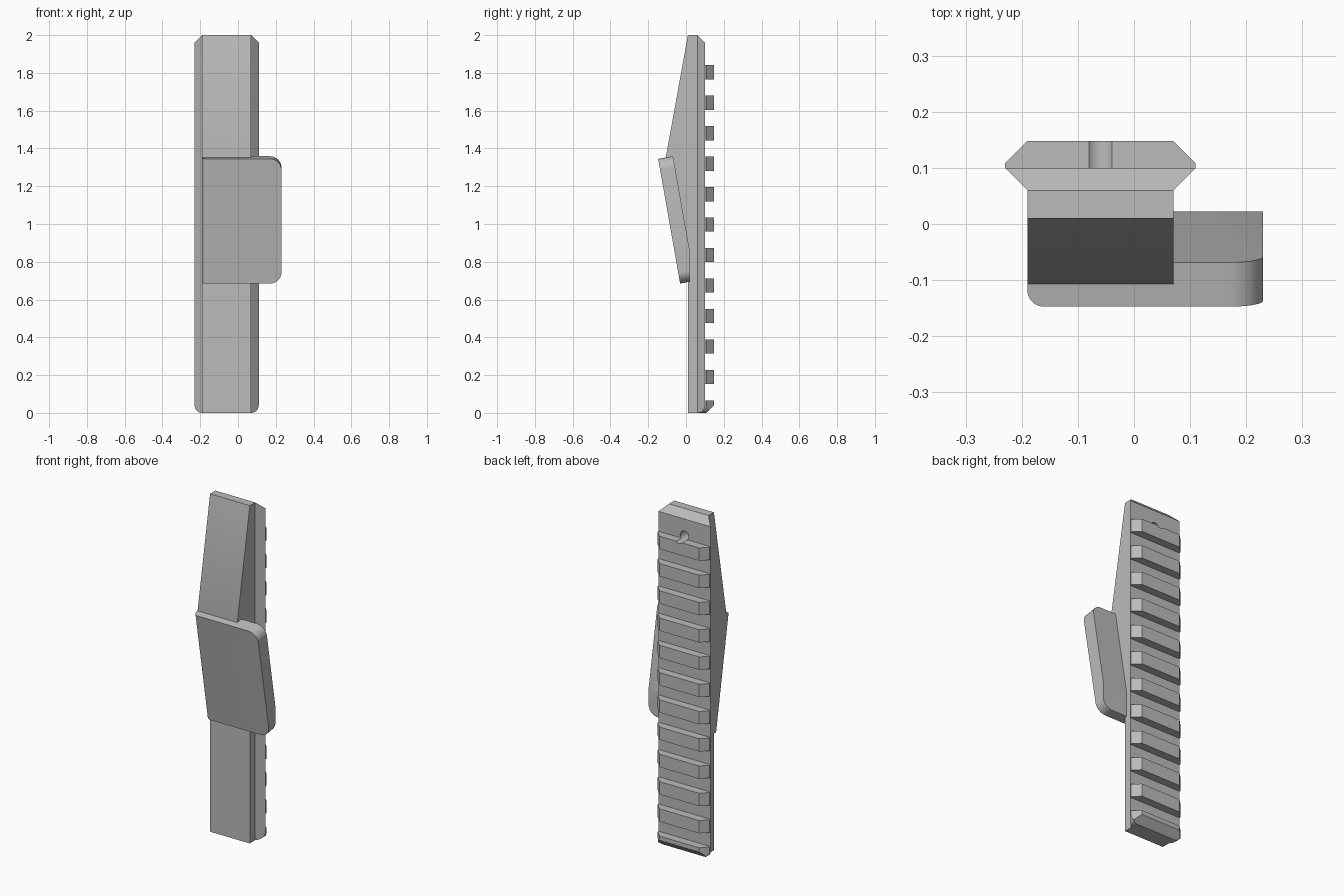
import bpy, bmesh, math
from mathutils import Matrix, Vector

if "Cube" in bpy.data.objects:
    bpy.data.objects.remove(bpy.data.objects["Cube"], do_unlink=True)

grey = bpy.data.materials.new("plain grey")
grey.use_nodes = True
grey.diffuse_color = (0.5, 0.5, 0.5, 1)
grey.node_tree.nodes["Principled BSDF"].inputs["Base Color"].default_value = (0.5, 0.5, 0.5, 1)


def finish(name, bm, matrix=Matrix()):
    """Turn a bmesh into a named object."""
    bm.transform(matrix)
    bmesh.ops.recalc_face_normals(bm, faces=bm.faces[:])
    mesh = bpy.data.meshes.new(name)
    bm.to_mesh(mesh)
    bm.free()
    mesh.materials.append(grey)
    obj = bpy.data.objects.new(name, mesh)
    bpy.context.collection.objects.link(obj)
    return obj


def prism(name, points, axis, lo, hi):
    """Extrude a profile: (x, y) points along z, or (y, z) points along x."""
    place = (lambda a, b, c: (a, b, c)) if axis == "z" else (lambda a, b, c: (c, a, b))
    bm = bmesh.new()
    face = bm.faces.new([bm.verts.new(place(a, b, lo)) for a, b in points])
    out = bmesh.ops.extrude_face_region(bm, geom=[face])
    verts = [v for v in out["geom"] if isinstance(v, bmesh.types.BMVert)]
    bmesh.ops.translate(bm, verts=verts, vec=place(0, 0, hi - lo))
    return finish(name, bm)


def box_mesh(lo, hi):
    lo, hi = Vector(lo), Vector(hi)
    bm = bmesh.new()
    bmesh.ops.create_cube(bm, size=1)
    bm.transform(Matrix.Translation((lo + hi) / 2) @ Matrix.Diagonal((*(hi - lo), 1)))
    return bm


def round_edges(bm, rule, radius, segments=10):
    """Fillet the edges whose midpoint satisfies the rule."""
    edges = [e for e in bm.edges if rule((e.verts[0].co + e.verts[1].co) / 2)]
    bmesh.ops.bevel(bm, geom=edges, offset=radius, segments=segments,
                    profile=0.5, affect="EDGES")


def bore(name, x, along, radius, lo, hi, matrix=Matrix()):
    """Cylinder running along y."""
    bm = bmesh.new()
    bmesh.ops.create_cone(bm, cap_ends=True, segments=32, radius1=radius,
                          radius2=radius, depth=hi - lo)
    bm.transform(Matrix.Translation((x, (lo + hi) / 2, along)) @ Matrix.Rotation(math.pi / 2, 4, "X"))
    return finish(name, bm, matrix)


def combine(target, operation, tools):
    """Apply booleans one after another."""
    bpy.context.view_layer.objects.active = target
    for tool in tools:
        mod = target.modifiers.new("cut", "BOOLEAN")
        mod.operation, mod.solver, mod.object = operation, "EXACT", tool
        bpy.ops.object.modifier_apply(modifier=mod.name)


def discard(objects):
    for obj in objects:
        bpy.data.objects.remove(obj, do_unlink=True)


LEFT, RIGHT = -0.19, 0.07      # rail core sides
FLARE = 0.04                   # overhang of the rail lips
SLOT_Y, BACK = 0.10, 0.148     # slot floor and tooth crown
PITCH, TOOTH = 0.1614, 0.076

# Rail: full section, trimmed by its side outline and rounded lower corners
rail = prism("rail_body", [
    (LEFT, 0.01), (RIGHT, 0.01), (RIGHT, 0.06), (RIGHT + FLARE, SLOT_Y),
    (RIGHT + FLARE, BACK - FLARE), (RIGHT, BACK), (LEFT, BACK),
    (LEFT - FLARE, BACK - FLARE), (LEFT - FLARE, SLOT_Y), (LEFT, 0.06)], "z", -0.1, 2.1)
outline = prism("outline", [(-0.3, -0.05), (0.057, -0.05), (0.3, 0.193),
                            (0.3, 1.76), (0.06, 2), (-0.3, 2)], "x", -0.5, 0.5)
bm = box_mesh((LEFT - FLARE, -0.3, 0), (RIGHT + FLARE, 0.3, 2.2))
round_edges(bm, lambda m: m.z < 0.01 and abs(m.y) < 0.01, FLARE)
envelope = finish("envelope", bm)
combine(rail, "INTERSECT", [outline, envelope])

# Cross slots between the teeth, the last one clearing the top end
slots = []
for i in range(12):
    low = 0.19 + TOOTH / 2 + (i - 1) * PITCH
    high = low + PITCH - TOOTH if i < 11 else 2.2
    low = max(low, 0.066)
    slots.append(finish("slot", box_mesh((-0.5, SLOT_Y, low), (0.5, 0.3, high))))
combine(rail, "DIFFERENCE", slots)

# Wedge carrying the tilted plate
wedge = prism("wedge", [(0.03, 2), (0.01, 2), (-0.107, 1.352), (0, 0.75), (0.03, 0.75)],
              "x", LEFT, RIGHT)
combine(rail, "UNION", [wedge])

# Tilted plate with rounded outer corners and a softened inner edge
tilt = Matrix.Translation((0, -0.031, 0.685)) @ Matrix.Rotation(math.radians(10), 4, "X")
bm = box_mesh((LEFT, 0, 0), (0.23, 0.08, 0.67))
round_edges(bm, lambda m: m.x > 0.22 and 0.03 < m.y < 0.05, 0.06)
round_edges(bm, lambda m: m.x < LEFT + 0.001 and m.y < 0.001 and 0.2 < m.z < 0.5, 0.03)
plate = finish("mounting_plate", bm, tilt)
trim = finish("trim", box_mesh((-0.5, 0.022, 0.4), (0.5, 0.3, 1.6)))
combine(plate, "DIFFERENCE", [trim])

# Screw holes through the plate, and the pin hole near the top of the rail
screws = [bore("screw_hole", 0.10, t, 0.04, -0.03, 0.11, tilt) for t in (0.144, 0.534)]
pin = bore("pin_hole", -0.06, 1.861, 0.028, 0.04, 0.2)
combine(plate, "DIFFERENCE", screws)
combine(rail, "DIFFERENCE", screws + [pin])
discard([outline, envelope, wedge, trim, pin] + slots + screws)

# Smooth fillets and bores, crisp edges elsewhere
for obj in (rail, plate):
    bpy.ops.object.select_all(action="DESELECT")
    obj.select_set(True)
    bpy.context.view_layer.objects.active = obj
    bpy.ops.object.shade_smooth_by_angle(angle=math.radians(25))
